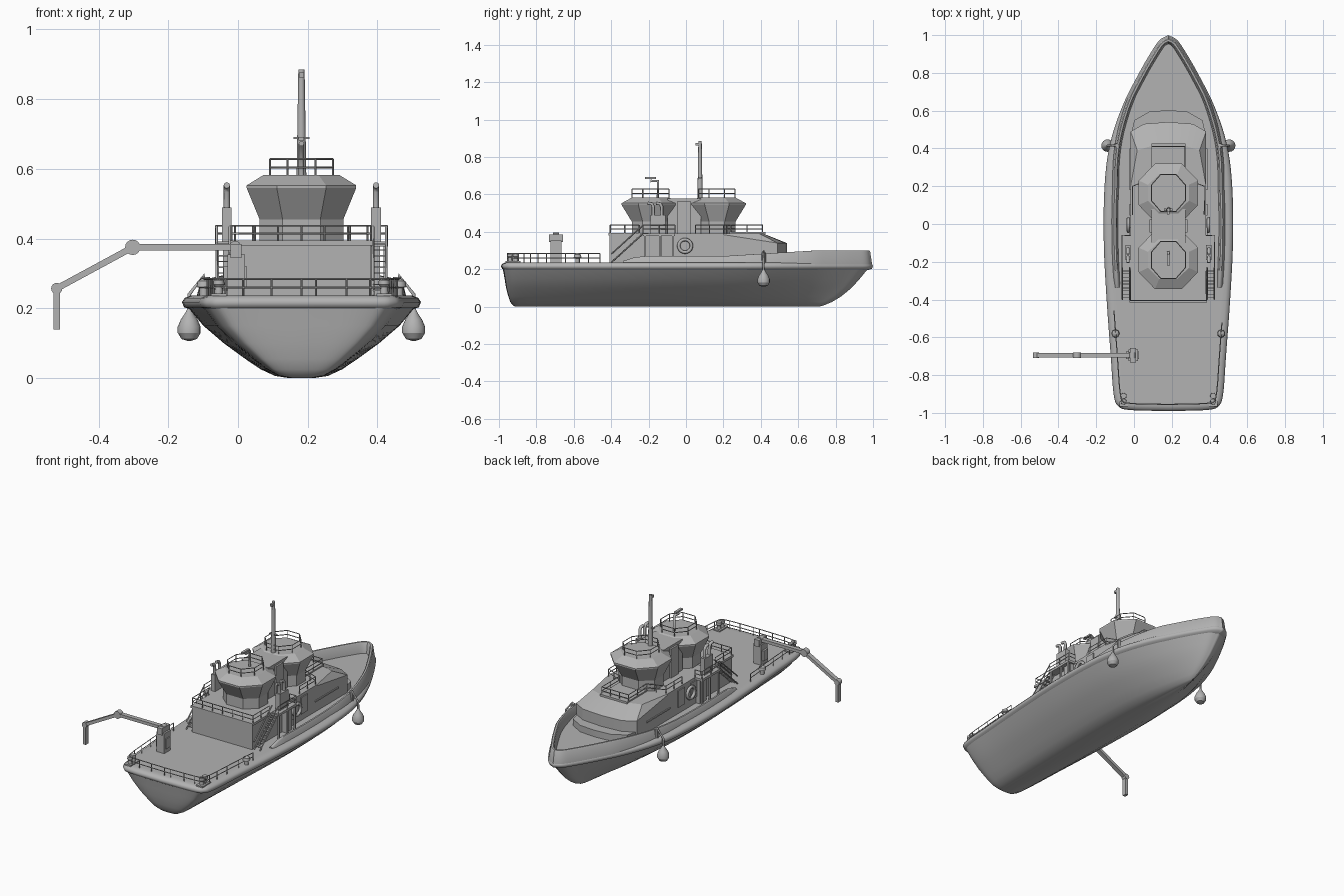
import bpy, bmesh, math
from mathutils import Vector

cube = bpy.data.objects.get("Cube")
if cube:
    bpy.data.objects.remove(cube, do_unlink=True)

CENTRE = 0.182  # the boat's centreline, shifted because of the crane arm
SIDES = ((1, "left"), (-1, "right"))

grey = bpy.data.materials.new("plain grey")
grey.use_nodes = True
grey.diffuse_color = (0.45, 0.45, 0.45, 1)
grey.node_tree.nodes["Principled BSDF"].inputs["Base Color"].default_value = grey.diffuse_color


def place(name, data):
    obj = bpy.data.objects.new(name, data)
    bpy.context.scene.collection.objects.link(obj)
    data.materials.append(grey)
    obj.location.x = CENTRE
    return obj


def loft(name, rings, caps=True, closed=True, wrap=False, angle=30):
    """Skin a list of equally long point rings."""
    bm = bmesh.new()
    rows = [[bm.verts.new(p) for p in ring] for ring in rings]
    n = len(rows[0])
    pairs = list(zip(rows, rows[1:])) + ([(rows[-1], rows[0])] if wrap else [])
    for a, b in pairs:
        for i in range(n if closed else n - 1):
            j = (i + 1) % n
            bm.faces.new((a[i], a[j], b[j], b[i]))
    if caps:
        bm.faces.new(rows[0][::-1])
        bm.faces.new(rows[-1])
    bmesh.ops.recalc_face_normals(bm, faces=bm.faces)
    mesh = bpy.data.meshes.new(name)
    bm.to_mesh(mesh)
    bm.free()
    mesh.shade_smooth()
    mesh.set_sharp_from_angle(angle=math.radians(angle))
    return place(name, mesh)


def box(name, x, y, z):
    rect = [(x[0], y[0]), (x[1], y[0]), (x[1], y[1]), (x[0], y[1])]
    return loft(name, [[(px, py, h) for px, py in rect] for h in z])


def lathe(name, at, profile, axis="Z", n=16):
    """Turn (radius, height) pairs around an axis through a point."""
    rings = []
    for r, h in profile:
        ring = []
        for k in range(n):
            a = math.tau * k / n
            p = Vector((r * math.cos(a), r * math.sin(a), h))
            if axis == "Y":
                p = Vector((p.x, p.z, p.y))
            ring.append(Vector(at) + p)
        rings.append(ring)
    return loft(name, rings)


def tubes(name, paths, radius, res=1, cyclic=False):
    data = bpy.data.curves.new(name, "CURVE")
    data.dimensions = "3D"
    data.bevel_depth, data.bevel_resolution, data.use_fill_caps = radius, res, True
    for path in paths:
        s = data.splines.new("POLY")
        s.points.add(len(path) - 1)
        for sp, p in zip(s.points, path):
            sp.co = (*p, 1)
        s.use_cyclic_u = cyclic
    return place(name, data)


def railing(name, path, z, height, step=0.07):
    """Two horizontal bars and posts along a flat path."""
    paths = [[(x, y, z + height * f) for x, y in path] for f in (0.5, 1)]
    for a, b in zip(path, path[1:]):
        a, b = Vector(a), Vector(b)
        n = max(1, round((b - a).length / step))
        for k in range(n + 1):
            p = a.lerp(b, k / n)
            paths.append([(p.x, p.y, z), (p.x, p.y, z + height)])
    return tubes(name, paths, 0.0028, 0)


def smooth_path(pts, steps=5):
    pts = [Vector(p) for p in pts]
    ext = [pts[0] * 2 - pts[1]] + pts + [pts[-1] * 2 - pts[-2]]
    out = []
    for a, b, c, d in zip(ext, ext[1:], ext[2:], ext[3:]):
        for k in range(steps):
            t = k / steps
            out.append(b + (c - a) * t / 2 + (2 * a - 5 * b + 4 * c - d) * t * t / 2
                       + (3 * b - a - 3 * c + d) * t ** 3 / 2)
    return out + [pts[-1]]


def mirrored(half):
    """Close a half plan that runs from stern to bow."""
    return [(x, y) for x, y in half] + [(-x, y) for x, y in reversed(half) if x > 1e-6]


# Plan of the gunwale
half_plan = smooth_path([(0, -.99), (.2, -.985), (.265, -.965), (.29, -.9), (.305, -.7),
                         (.327, -.4), (.342, -.1), (.338, .2), (.31, .42), (.245, .62),
                         (.155, .8), (.085, .92), (.045, .975), (0, 1)])
half_plan = [p for p in half_plan]
plan = mirrored(half_plan)
if plan[-1][0] == plan[0][0]:
    plan.pop()


def inset(path, i, d):
    """Point i of the closed plan, moved inwards."""
    a, b = Vector(path[i - 1]), Vector(path[(i + 1) % len(path)])
    t = (b - a).normalized()
    p = Vector(path[i]) + Vector((-t.y, t.x)) * d
    return p


# Hull: the plan shrinks and shortens towards the keel
levels = [(0, .1, -.91, .71), (.006, .22, -.925, .735), (.025, .34, -.94, .78),
          (.055, .47, -.95, .83), (.1, .65, -.962, .885), (.15, .82, -.97, .93), (.205, .955, -.98, .975)]
loft("hull", [[(x * f, s + (y + .99) / 1.99 * (b - s), z) for x, y in plan]
              for z, f, s, b in levels], angle=60)

# Rub rail around the hull, and the deck
section = [(.03, .195), (.006, .203), (0, .218), (.008, .23), (.025, .237), (.05, .237)]
loft("rub_rail", [[(*inset(plan, i, d), z) for i in range(len(plan))] for d, z in section],
     caps=False, angle=60)
loft("deck", [[(*inset(plan, i, .04), z) for i in range(len(plan))] for z in (.21, .236)])

# Bulwark, rising towards the bow
bulwark = []
for i, (x, y) in enumerate(plan):
    if y > -.36:
        bow = min(1, max(0, (y - .2) / .5))
        rise = min(1, (y + .36) / .1)
        top = .238 + rise * (.032 + .03 * bow)
        d = .05 - .035 * bow
        prof = [(d - .01, .225), (d, top - .006), (d + .005, top), (d + .015, top),
                (d + .02, top - .006), (d + .028, .225)]
        bulwark.append([(*inset(plan, i, o), z) for o, z in prof])
loft("bulwark", bulwark, angle=50)

# Deckhouse with a stepped, sloping front
step = mirrored([(.197, -.4), (.197, .48), (.18, .55), (.1, .595), (0, .603)])
loft("house_step", [[(x, y, z) for x, y in step] for z in (.23, .275)])
wall = mirrored([(.2, -.41), (.2, .2), (.2, .49), (.13, .53), (0, .54)])
roof = mirrored([(.2, -.41), (.2, .2), (.165, .39), (.1, .41), (0, .41)])
loft("deckhouse", [[(x, y, .23) for x, y in wall],
                   [(x, y, .34 if y > .3 else .385) for x, y in wall],
                   [(x, y, .392) for x, y in roof]], angle=20)
box("roof_edge", (-.205, .205), (-.415, -.2), (.38, .394))
box("forward_platform", (-.09, .09), (.22, .425), (.388, .4))


# Bridge: two flared octagons joined by a narrow middle
def octagon(cy, a, b, z):
    c, d = a * .45, b * .42
    half = [(c, -b), (a, -d), (a, d), (c, b)]
    return [(x, cy + y, z) for x, y in half + [(-x, y) for x, y in reversed(half)]]


for label, cy in (("aft", -.19), ("forward", .165)):
    loft(label + "_bridge", [octagon(cy, a, b, z) for a, b, z in (
        (.12, .1, .39), (.12, .1, .455), (.157, .155, .545), (.157, .155, .553), (.108, .1, .583))], angle=15)
    rail = [(x, y) for x, y, _ in octagon(cy, .09, .098, 0)]
    railing(label + "_bridge_rail", rail + rail[:1], .58, .048)
box("bridge_middle", (-.09, .09), (-.1, .08), (.39, .578))

# Mast and radar
lathe("mast", (0, .075, 0), [(.014, .575), (.012, .7), (.009, .885)], n=12)
box("mast_crossbar", (-.023, .023), (.068, .082), (.686, .692))
box("mast_lamp", (-.007, .007), (.05, .07), (.862, .876))
tubes("radar_post", [[(0, -.15, .575), (0, -.15, .672), (0, -.19, .672)]], .008)
radar = box("radar_bar", (-.008, .008), (-.22, -.16), (.682, .692))

# Upper deck rails
railing("aft_rail", [(-.2, -.25), (-.2, -.405), (.2, -.405), (.2, -.25)], .392, .045)
railing("front_rail", [(-.19, .05), (-.19, .2), (-.088, .24), (-.088, .41),
                       (.088, .41), (.088, .24), (.19, .2), (.19, .05)], .392, .045)

# Stern rails
edge = [(p.x, p.y) for p in (inset(plan, i, .035) for i in range(len(half_plan))) if p.y < -.42]
stern = [(-x, y) for x, y in reversed(edge)] + edge
railing("stern_rail", stern[::2], .236, .048, .1)

for s, side in SIDES:
    def span(a, b):
        return sorted((s * a, s * b))

    # Exhaust wing with its pillars, rail and pipes
    box(side + "_wing", span(.19, .248), (-.23, -.06), (.378, .392))
    railing(side + "_wing_rail", [(s * .245, -.23), (s * .245, -.06), (s * .2, -.06)], .392, .045)
    for y in (-.22, -.14, -.07):
        box(side + "_wing_pillar", span(.236, .246), (y - .005, y + .005), (.236, .38))
    box(side + "_wing_locker", span(.19, .225), (-.13, -.07), (.236, .38))
    box(side + "_exhaust_base", span(.2, .228), (-.19, -.11), (.39, .49))
    for y in (-.175, -.13):
        tubes(side + "_exhaust_pipe", [[(s * .214, y, .48), (s * .214, y, .535),
              (s * .214, y - .008, .55), (s * .214, y - .03, .553)]], .009, 2)

    # Stairs up to the roof
    for x in (.205, .243):
        tubes(side + "_stair_rail", [[(s * x, -.4, .236 + h), (s * x, -.23, .39 + h)]
                                     for h in (0, .045)], .004, 0)
    for k in range(9):
        y, z = -.39 + k * .018, .25 + k * .0165
        box(side + "_stair_tread", span(.205, .243), (y, y + .016), (z, z + .004))

    # Doors, wall band, life ring and bridge ladder box
    for y in (-.06, .06):
        box(side + "_door", span(.198, .206), (y - .015, y + .045), (.275, .375))
    box(side + "_wall_slot", span(.198, .206), (.18, .4), (.296, .304))
    ring = [(s * .212, -.005 + .034 * math.cos(k * math.tau / 20), .325 + .034 * math.sin(k * math.tau / 20))
            for k in range(20)]
    tubes(side + "_life_ring", [ring], .009, 2, True)
    box(side + "_bridge_locker", span(.07, .1), (-.045, .025), (.39, .565))

    # Hanging fender with its davit
    lathe(side + "_fender", (s * .322, .415, 0), [(.006, .107), (.022, .112), (.033, .13), (.033, .147),
          (.024, .168), (.012, .186), (.005, .2)])
    tubes(side + "_davit", [[(s * .27, .415, .24), (s * .28, .415, .295), (s * .322, .415, .24),
                             (s * .322, .415, .195)]], .006)
    lathe(side + "_davit_post", (s * .275, .415, 0), [(.014, .235), (.012, .29)], n=10)

    # Bollards and mushroom vents
    for y in (-.94, -.91):
        lathe(side + "_bollard", (s * .237, y, 0), [(.013, .235), (.011, .262), (.016, .268), (.015, .282)], n=12)
    box(side + "_bollard_plate", span(.215, .26), (-.965, -.885), (.235, .243))
    lathe(side + "_vent", (s * .28, -.58, 0), [(.012, .235), (.012, .258), (.021, .262), (.018, .278), (.006, .285)])

# Crane on the aft deck, its arm folded out to the right
X, Y = -.19, -.695
box("crane_base", (X - .022, X + .028), (Y - .03, Y + .03), (.235, .355))
box("crane_cabinet", (X - .034, X + .034), (Y - .02, Y + .02), (.26, .32))
box("crane_head", (X - .014, X + .018), (Y - .038, Y + .038), (.345, .385))
joints = [(X, .375), (-.484, .375), (-.702, .257), (-.702, .14)]
for (ax, az), (bx, bz), name in zip(joints, joints[1:], ("boom", "outer_boom", "drop_arm")):
    a, b = Vector((ax, az)), Vector((bx, bz))
    n = (b - a).orthogonal().normalized() * .009
    quad = (a + n, b + n, b - n, a - n)
    loft("crane_" + name, [[(p.x, y, p.y) for p in quad] for y in (Y - .013, Y + .013)])
for (x, z), r in zip(joints, (.018, .022, .016)):
    lathe("crane_joint", (x, Y, z), [(r, -.015), (r, .015)], axis="Y")
